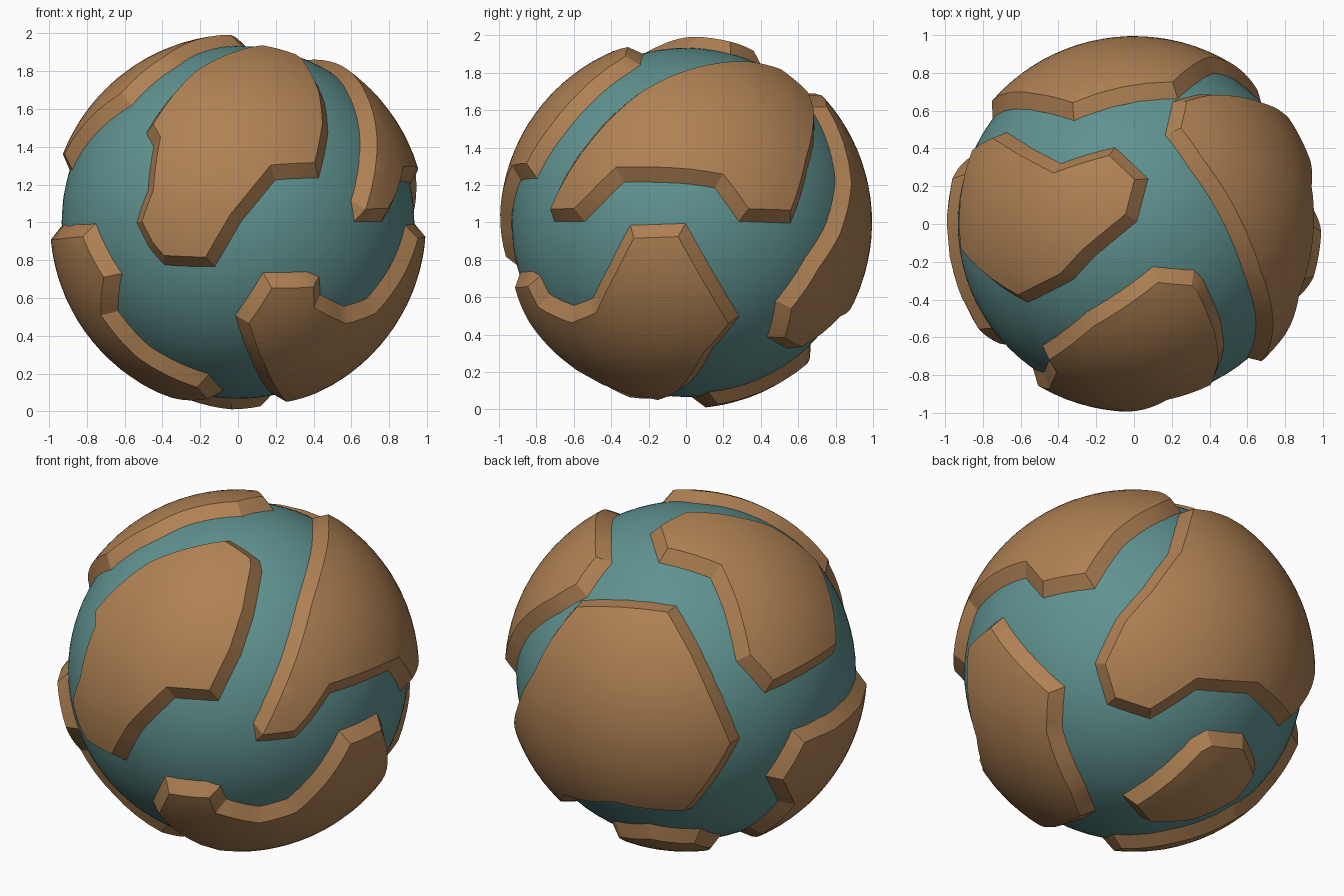
import bpy, bmesh, math
from mathutils import Vector
from mathutils.geometry import delaunay_2d_cdt

if "Cube" in bpy.data.objects:
    bpy.data.objects.remove(bpy.data.objects["Cube"])

CENTRE = Vector((0, 0, 1))
SEA_R, FOOT_R, LAND_R = 0.933, 0.928, 0.995
SLOPE = 0.075      # width of the coastal slope
STEP = 0.08        # spacing of the land surface mesh


def material(name, rgb):
    m = bpy.data.materials.new(name)
    m.diffuse_color = (*rgb, 1)
    m.use_nodes = True
    m.node_tree.nodes["Principled BSDF"].inputs["Base Color"].default_value = m.diffuse_color
    return m


sea_mat = material("sea_teal", (0.115, 0.29, 0.28))
land_mat = material("land_brown", (0.43, 0.22, 0.088))


def spots(az, el, *pts):
    """Directions on the globe from points on a disc facing azimuth az, elevation el."""
    a, e = math.radians(az), math.radians(el)
    out = Vector((math.sin(a), -math.cos(a), 0))
    z = Vector((0, 0, 1))
    right = Vector((math.cos(a), math.sin(a), 0))
    up = z * math.cos(e) - out * math.sin(e)
    toward = out * math.cos(e) + z * math.sin(e)
    return [(right * u + up * v + toward * math.sqrt(max(0, SEA_R ** 2 - u * u - v * v))).normalized()
            for u, v in pts]


def inside(p, poly):
    hit = False
    for a, b in zip(poly, poly[1:] + poly[:1]):
        if (a.y > p.y) != (b.y > p.y) and p.x < (b.x - a.x) * (p.y - a.y) / (b.y - a.y) + a.x:
            hit = not hit
    return hit


def finish(name, bm, mat):
    me = bpy.data.meshes.new(name)
    bm.to_mesh(me)
    bm.free()
    me.materials.append(mat)
    ob = bpy.data.objects.new(name, me)
    ob.location = CENTRE
    bpy.context.collection.objects.link(ob)
    bpy.ops.object.select_all(action='DESELECT')
    ob.select_set(True)
    bpy.context.view_layer.objects.active = ob
    bpy.ops.object.shade_smooth_by_angle(angle=math.radians(24))


def inset(ring):
    """Move a ring of directions inwards over the sphere with mitred corners."""
    res = []
    for i, p in enumerate(ring):
        n1 = p.cross(p - ring[i - 1]).normalized()
        n2 = p.cross(ring[(i + 1) % len(ring)] - p).normalized()
        m = (n1 + n2) / max(0.6, 1 + n1.dot(n2)) * SLOPE
        res.append((p + m).normalized())
    return res


def divide(ring, k=4):
    return [a.lerp(b, j / k).normalized()
            for a, b in zip(ring, ring[1:] + ring[:1]) for j in range(k)]


def continent(name, ring):
    c = sum(ring, Vector()).normalized()
    ex = c.orthogonal().normalized()
    ey = c.cross(ex)

    def flat(p):           # stereographic map around the plate centre
        s = 2 / (1 + p.dot(c))
        return Vector((p.dot(ex) * s, p.dot(ey) * s))

    def lift(q):
        t = q.length_squared / 4
        return (ex * q.x + ey * q.y + c * (1 - t)) / (1 + t)

    f = [flat(p) for p in ring]
    if sum(a.x * b.y - a.y * b.x for a, b in zip(f, f[1:] + f[:1])) < 0:
        ring = ring[::-1]
    foot = [flat(p) for p in divide(ring)]
    rim = [flat(p) for p in divide(inset(ring))]
    n = len(foot)
    # interior points on a staggered grid
    fill = []
    for j in range(-25, 26):
        for i in range(-25, 26):
            q = Vector(((i + 0.5 * (j % 2)) * STEP, j * STEP * 0.87))
            if inside(q, rim) and min((q - r).length for r in rim) > STEP * 0.4:
                fill.append(q)
    loop = [(i, (i + 1) % n) for i in range(n)]
    edges = [(a + n, b + n) for a, b in loop]
    vs, _, fs, orig, _, _ = delaunay_2d_cdt(foot + rim + fill, edges, [list(range(n))], 1, 1e-5)
    bm = bmesh.new()
    bv = [bm.verts.new(lift(v) * (FOOT_R if any(o < n for o in orig[i]) else LAND_R))
          for i, v in enumerate(vs)]
    for face in fs:
        bm.faces.new([bv[i] for i in face])
    bmesh.ops.delete(bm, geom=[v for v in bm.verts if not v.link_faces], context='VERTS')
    bm.normal_update()
    finish(name, bm, land_mat)


# Ocean globe
bm = bmesh.new()
bmesh.ops.create_icosphere(bm, subdivisions=5, radius=SEA_R)
finish("ocean", bm, sea_mat)

# Front continent
continent("front_continent",
          spots(0, 0, (-.49, .47), (-.45, .40), (-.48, .17), (-.54, 0), (-.47, -.14), (-.39, -.23),
                (-.12, -.24), (.02, 0), (.11, .11), (.2, .22), (.43, .23), (.48, .47))
          + spots(0, 90, (.46, -.5), (.37, -.29), (.32, -.24), (.1, -.22), (-.03, -.32), (-.25, -.46)))

# Upper left continent
continent("upper_left_continent",
          spots(0, 90, (-.56, -.42), (-.32, -.3), (-.21, -.18), (.02, .01), (.08, .24), (-.1, .41))
          + spots(215, 25, (.13, .505), (.2, .34), (.27, .05), (.43, -.13), (.81, .09))
          + spots(0, 0, (-.82, .38)))

# Upper right continent
continent("upper_right_continent",
          spots(0, 90, (.2, .65), (.16, .47), (.29, .29), (.43, .08), (.53, -.13), (.58, -.27), (.64, -.5))
          + spots(90, 0, (-.75, 0), (-.54, 0), (-.46, .08), (-.33, .21), (.02, .2), (.15, .18),
                  (.28, 0), (.56, -.01), (.65, .28), (.69, .52)))

# Lower right continent
continent("lower_right_continent",
          spots(0, 0, (.18, -.91), (.04, -.67), (-.02, -.49), (.13, -.26), (.43, -.25))
          + spots(90, 0, (-.73, -.38), (-.6, -.44), (-.5, -.4), (-.41, -.22), (-.3, -.01), (0, 0),
                  (.13, -.23), (.29, -.5), (.15, -.67), (.02, -.86)))

# Lower left continent
continent("lower_left_continent",
          spots(0, 0, (-.75, 0), (-.61, -.27), (-.63, -.47), (-.47, -.65), (-.15, -.8), (-.07, -.89))
          + spots(140, -30, (.2, -.87), (.55, -.73))
          + spots(215, 25, (.5, -.72), (.43, -.58), (.58, -.32)))

# Back continent
continent("back_continent",
          spots(215, 25, (-.57, .39), (-.05, .36), (.085, .12), (.3, -.37), (.17, -.59), (.03, -.76))
          + spots(140, -30, (.62, -.13), (.34, -.11), (.09, -.27), (-.15, -.19), (-.22, .04),
                  (-.1, .29), (.04, .45), (.18, .64)))

# Small continent underneath
continent("bottom_continent",
          spots(140, -30, (-.07, -.68), (.31, -.37), (.4, -.32), (.6, -.34), (.67, -.51),
                (.55, -.68), (.3, -.8), (.04, -.81)))
